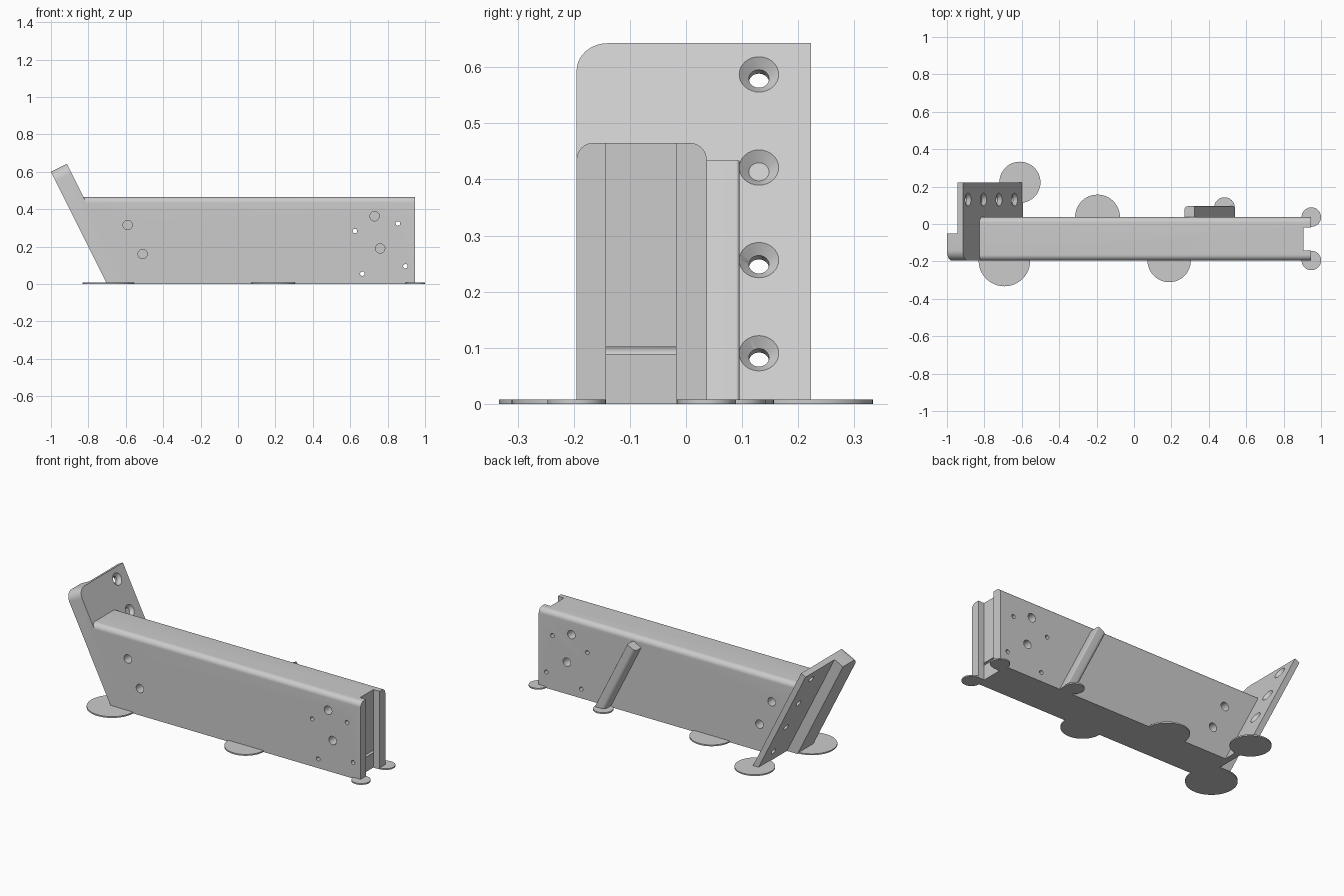
import bpy, bmesh, math
from mathutils import Vector, Matrix

cube = bpy.data.objects.get("Cube")
if cube:
    bpy.data.objects.remove(cube, do_unlink=True)

grey = bpy.data.materials.new("light_grey")
grey.use_nodes = True
grey.diffuse_color = (0.6, 0.6, 0.6, 1)
grey.node_tree.nodes["Principled BSDF"].inputs["Base Color"].default_value = (0.6, 0.6, 0.6, 1)

X, Y, Z = Vector((1, 0, 0)), Vector((0, 1, 0)), Vector((0, 0, 1))
UP = Vector((-1, 0, 2)).normalized()      # along the leaning parts
OUT = Vector((2, 0, 1)).normalized()      # normal of the leaning parts
FRONT, BACK = -0.195, 0.037               # beam sides


def to_object(name, bm):
    bmesh.ops.recalc_face_normals(bm, faces=bm.faces)
    mesh = bpy.data.meshes.new(name)
    bm.to_mesh(mesh)
    bm.free()
    mesh.materials.append(grey)
    obj = bpy.data.objects.new(name, mesh)
    bpy.context.collection.objects.link(obj)
    return obj


def rounded_rect(a0, b0, a1, b1, radii, steps=10):
    """Rectangle outline; radii run counter-clockwise from the low corner."""
    corners = [(a0, b0, 1, 1), (a1, b0, -1, 1), (a1, b1, -1, -1), (a0, b1, 1, -1)]
    points = []
    for i, ((a, b, sa, sb), r) in enumerate(zip(corners, radii)):
        if r == 0:
            points.append((a, b))
            continue
        for k in range(steps + 1):
            t = math.pi * (1 + i / 2 + k / steps / 2)
            points.append((a + sa * r + r * math.cos(t), b + sb * r + r * math.sin(t)))
    return points


def prism(name, outline, origin, a_axis, b_axis, sweep, cuts=()):
    """Extrude an outline, then trim it; each cut keeps its plane's normal side."""
    bm = bmesh.new()
    verts = [bm.verts.new(Vector(origin) + a_axis * a + b_axis * b) for a, b in outline]
    face = bm.faces.new(verts)
    new = bmesh.ops.extrude_face_region(bm, geom=[face])["geom"]
    bmesh.ops.translate(bm, vec=sweep, verts=[v for v in new if isinstance(v, bmesh.types.BMVert)])
    for point, normal in cuts:
        bmesh.ops.bisect_plane(bm, geom=bm.verts[:] + bm.edges[:] + bm.faces[:],
                               plane_co=point, plane_no=normal, clear_inner=True)
        bmesh.ops.holes_fill(bm, edges=[e for e in bm.edges if e.is_boundary])
    return to_object(name, bm)


def cylinder(name, centre, axis, r1, depth, r2=None, sides=32):
    bm = bmesh.new()
    place = Matrix.Translation(centre) @ axis.to_track_quat('Z', 'Y').to_matrix().to_4x4()
    bmesh.ops.create_cone(bm, cap_ends=True, segments=sides, radius1=r1,
                          radius2=r1 if r2 is None else r2, depth=depth, matrix=place)
    return to_object(name, bm)


def combine(target, tool, operation):
    tool.hide_render = True
    mod = target.modifiers.new(operation.lower(), 'BOOLEAN')
    mod.operation, mod.solver, mod.object = operation, 'EXACT', tool
    bpy.context.view_layer.objects.active = target
    bpy.ops.object.modifier_apply(modifier=mod.name)
    bpy.data.objects.remove(tool, do_unlink=True)


def smooth(obj):
    bpy.ops.object.select_all(action='DESELECT')
    obj.select_set(True)
    bpy.context.view_layer.objects.active = obj
    bpy.ops.object.shade_smooth_by_angle(angle=math.radians(30))


floor_cut = ((0, 0, 0), Z)
foot = (-0.70, 0, 0)

# Main beam with rounded top edges and a leaning end
beam = prism("bracket_body", rounded_rect(FRONT, 0, BACK, 0.465, (0, 0, 0.03, 0.03)),
             (-1, 0, 0), Y, Z, X * 1.945, [((-0.62, 0, 0), OUT)])

# Leaning mounting plate with its thick front lip
plate = prism("mounting_plate", rounded_rect(FRONT, -0.2, 0.223, 0.671, (0, 0, 0, 0.055)),
              Vector(foot) + OUT * 0.062, Y, UP, OUT * 0.033, [floor_cut])
lip = prism("plate_lip", rounded_rect(FRONT, -0.2, -0.05, 0.671, (0, 0, 0, 0.055)),
            foot, Y, UP, OUT * 0.095, [floor_cut])
combine(plate, lip, 'UNION')
combine(beam, plate, 'UNION')

# Leaning rib on the back
rib = prism("back_rib", rounded_rect(-0.06, BACK - 0.02, 0, 0.095, (0, 0, 0.006, 0.022)),
            Vector((0.54, 0, 0)) - UP * 0.2, OUT, Y, UP * 0.686, [floor_cut])
combine(beam, rib, 'UNION')

# Full-height groove in the straight end
groove = prism("groove_cutter", rounded_rect(-0.143, -0.1, -0.018, 0.6, (0, 0, 0, 0)),
               (0.905, 0, 0), Y, Z, X * 0.2)
combine(beam, groove, 'DIFFERENCE')

# Blind bolt holes from both sides
for x, z in ((-0.59, 0.315), (-0.51, 0.16), (0.73, 0.362), (0.76, 0.19)):
    for y in (FRONT, BACK):
        combine(beam, cylinder("bolt_cutter", (x, y, z), Y, 0.025, 0.14), 'DIFFERENCE')

# Small through holes
for x, z in ((0.625, 0.283), (0.855, 0.323), (0.665, 0.055), (0.895, 0.095)):
    combine(beam, cylinder("pin_cutter", (x, -0.08, z), Y, 0.012, 0.6, sides=20), 'DIFFERENCE')

# Countersunk screw holes in the plate
for z in (0.09, 0.256, 0.421, 0.587):
    face_point = Vector((-0.594 - z / 2, 0.13, z))
    combine(beam, cylinder("screw_cutter", face_point, OUT, 0.018, 0.2), 'DIFFERENCE')
    combine(beam, cylinder("sink_cutter", face_point - OUT * 0.008, OUT, 0.018, 0.018, 0.036),
            'DIFFERENCE')
smooth(beam)

# Thin round pads under the corners and sides
pads = ((-0.61, 0.223, 0.11), (-0.693, FRONT, 0.138), (-0.195, BACK, 0.12),
        (0.188, FRONT, 0.116), (0.484, 0.088, 0.055), (0.948, BACK, 0.052),
        (0.948, FRONT, 0.052))
for i, (x, y, r) in enumerate(pads):
    smooth(cylinder(f"floor_pad_{i + 1}", (x, y, 0.004), Z, r, 0.008, sides=48))
